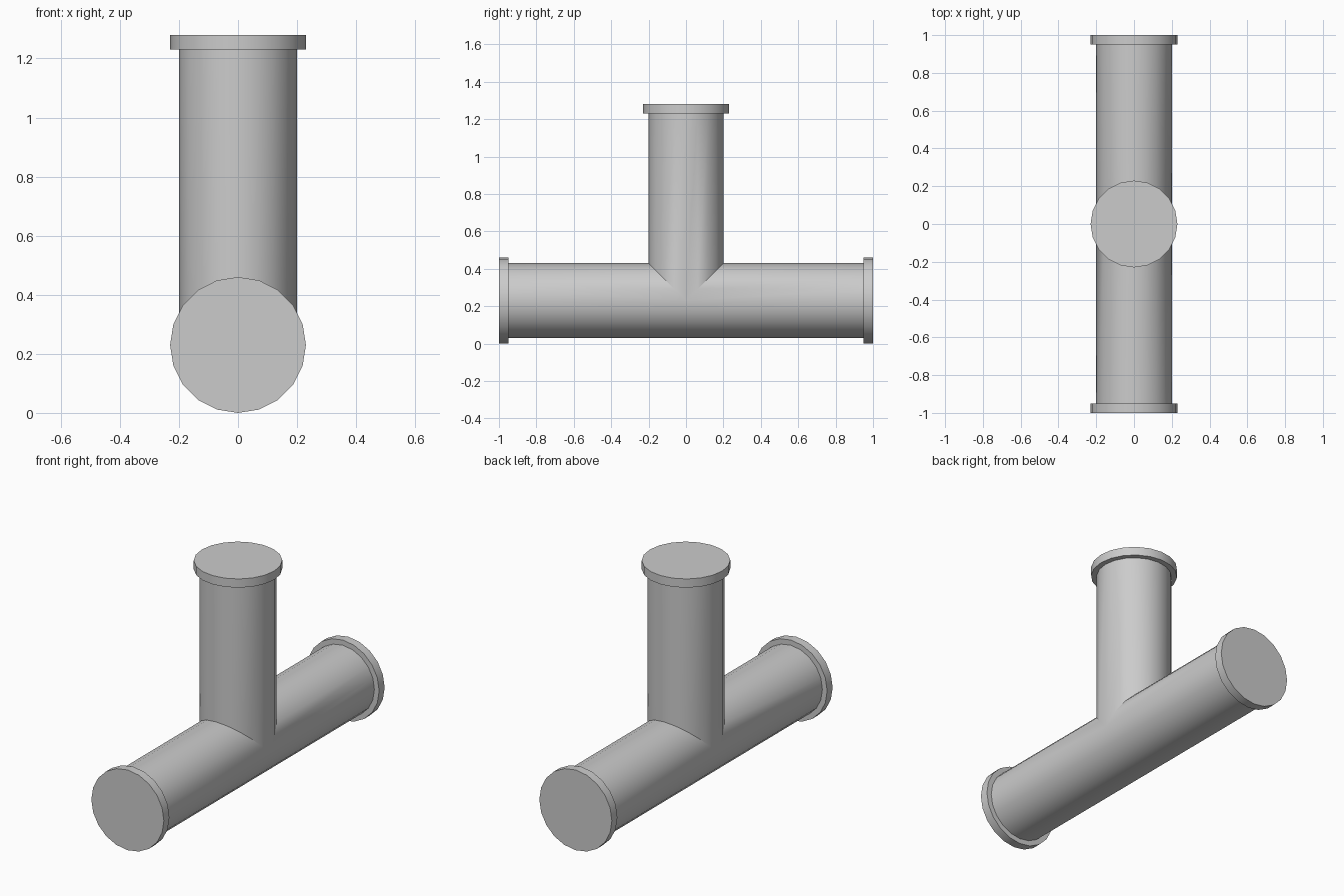
import bpy, bmesh
from math import sin, cos, tau, radians
from mathutils import Vector

if "Cube" in bpy.data.objects:
    bpy.data.objects.remove(bpy.data.objects["Cube"])

N, R, FR, AXIS_Z, THICK = 20, 0.20, 0.23, 0.23, 0.05
UP = Vector((0, 0, 1))
SIDE = Vector((1, 0, 0))
CENTRE = Vector((0, 0, AXIS_Z))


def ring(bm, direction, radius, dist):
    """Circle around an arm; dist(v) gives the distance along the arm."""
    across = Vector((0, 1, 0)) if direction == UP else UP
    verts = []
    for i in range(N):
        a = tau * i / N
        v = radius * sin(a)
        p = CENTRE + SIDE * radius * cos(a) + across * v + direction * dist(v)
        verts.append(bm.verts.new(p))
    return verts


def bridge(bm, a, b):
    for i in range(N):
        j = (i + 1) % N
        bm.faces.new((a[i], a[j], b[j], b[i]))


def finish(bm, name):
    bmesh.ops.remove_doubles(bm, verts=bm.verts, dist=1e-5)
    bmesh.ops.recalc_face_normals(bm, faces=bm.faces)
    mesh = bpy.data.meshes.new(name)
    bm.to_mesh(mesh)
    bm.free()
    obj = bpy.data.objects.new(name, mesh)
    bpy.context.collection.objects.link(obj)
    bpy.ops.object.select_all(action='DESELECT')
    obj.select_set(True)
    bpy.context.view_layer.objects.active = obj
    bpy.ops.object.shade_smooth_by_angle(angle=radians(30))


arms = [("front", Vector((0, -1, 0)), 1.0),
        ("back", Vector((0, 1, 0)), 1.0),
        ("top", UP, 1.05)]

# Pipe tee: three arms mitred where they meet, welded into one skin
bm = bmesh.new()
for name, d, length in arms:
    mitre = abs if d == UP else (lambda v: max(0.0, v))
    bridge(bm, ring(bm, d, R, mitre), ring(bm, d, R, lambda v: length - THICK))
finish(bm, "pipe_tee")

# Closed flange on each pipe end
for name, d, length in arms:
    bm = bmesh.new()
    neck = ring(bm, d, R, lambda v: length - THICK)
    inner = ring(bm, d, FR, lambda v: length - THICK)
    outer = ring(bm, d, FR, lambda v: length)
    bridge(bm, neck, inner)
    bridge(bm, inner, outer)
    bm.faces.new(outer)
    # recalc on an open shell: close temporarily so normals face outward
    plug = bm.faces.new(neck)
    bmesh.ops.recalc_face_normals(bm, faces=bm.faces)
    bm.faces.remove(plug)
    finish(bm, name + "_flange")
